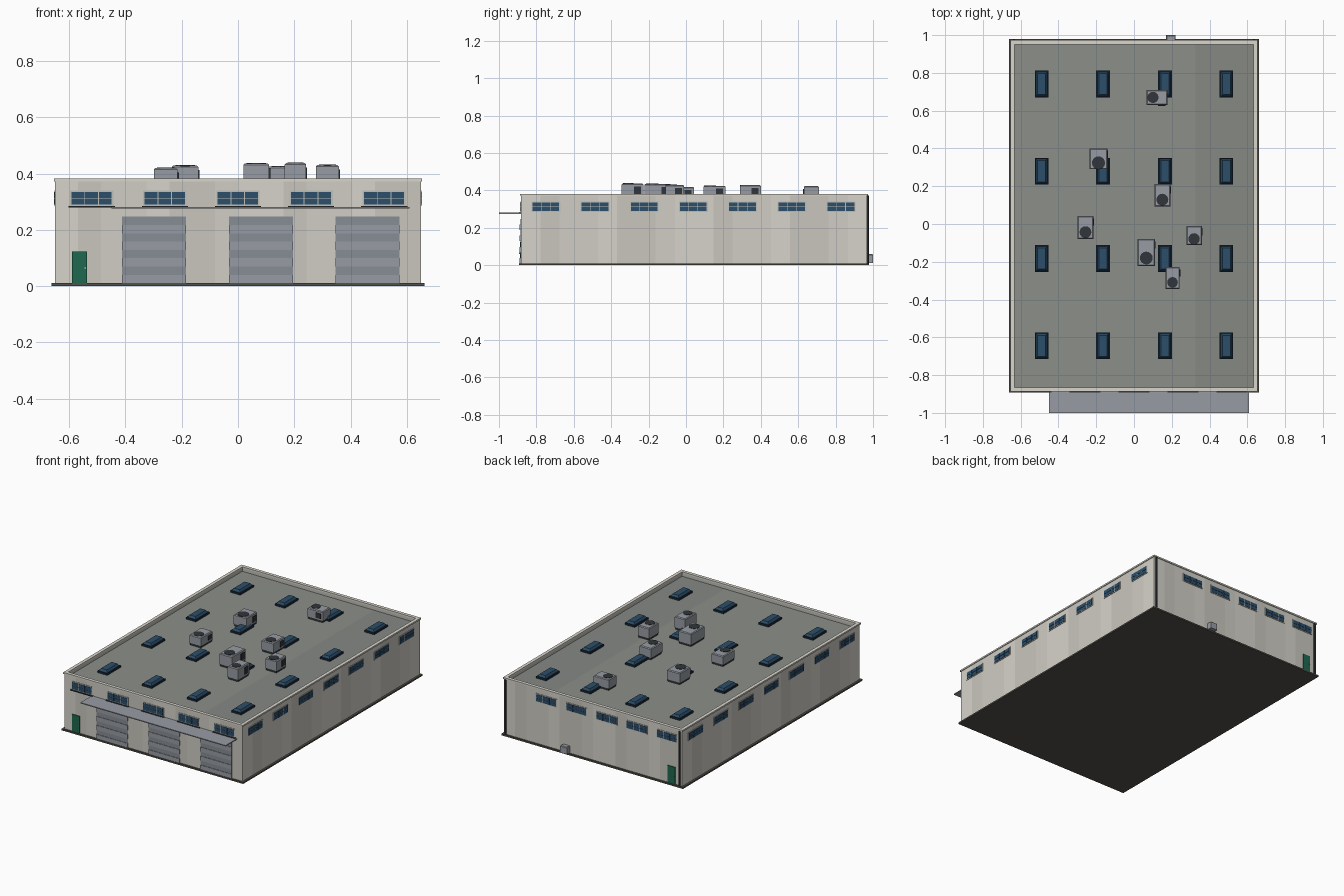
import bpy, bmesh, math
from mathutils import Matrix, Vector

if "Cube" in bpy.data.objects:
    bpy.data.objects.remove(bpy.data.objects["Cube"])

W, YF, YB, H, ROOF = 0.65, -0.882, 0.968, 0.382, 0.35
YC, D = (YF + YB) / 2, (YB - YF) / 2


def mat(name, r, g, b):
    m = bpy.data.materials.new(name)
    m.diffuse_color = [(c / 255) ** 2.2 for c in (r, g, b)] + [1]
    m.use_nodes = True
    m.node_tree.nodes["Principled BSDF"].inputs["Base Color"].default_value = m.diffuse_color
    return m


WALLS = [mat("wall_a", 214, 211, 202), mat("wall_b", 207, 204, 195), mat("wall_c", 200, 197, 188)]
ROOFS = [mat("roof_a", 139, 141, 137), mat("roof_b", 133, 135, 131)]
CAP = mat("cap", 216, 213, 202)
BASE = mat("base", 84, 82, 76)
METAL = mat("metal", 150, 155, 162)
METAL2 = mat("metal_dark", 134, 140, 148)
GLASS = mat("glass", 48, 80, 106)
FRAME = mat("frame", 190, 190, 184)
DARK = mat("dark", 52, 56, 60)
SKYFRAME = mat("skylight_frame", 30, 44, 58)
GREEN = mat("green", 36, 104, 80)


class Part:
    """Collects primitives into one mesh object."""

    def __init__(self, name, *mats):
        self.name, self.mats, self.bm = name, mats, bmesh.new()

    def box(self, x0, x1, y0, y1, z0, z1, mi=0, taper=0, bevel=0):
        m = Matrix.Translation(((x0 + x1) / 2, (y0 + y1) / 2, (z0 + z1) / 2)) @ \
            Matrix.Diagonal((x1 - x0, y1 - y0, z1 - z0, 1))
        vs = bmesh.ops.create_cube(self.bm, size=1, matrix=m)["verts"]
        for f in {f for v in vs for f in v.link_faces}:
            f.material_index = mi
        top = [v for v in vs if v.co.z > (z0 + z1) / 2]
        for v in top:
            v.co.x -= math.copysign(taper, v.co.x - (x0 + x1) / 2)
            v.co.y -= math.copysign(taper, v.co.y - (y0 + y1) / 2)
        if bevel:
            es = {e for v in top for e in v.link_edges if e.other_vert(v) in top}
            bmesh.ops.bevel(self.bm, geom=list(es), offset=bevel, segments=1, affect="EDGES")

    def disc(self, x, y, z0, z1, r, mi=0, n=16):
        vs = bmesh.ops.create_cone(self.bm, cap_ends=True, segments=n, radius1=r, radius2=r, depth=z1 - z0,
                                   matrix=Matrix.Translation((x, y, (z0 + z1) / 2)))["verts"]
        for f in {f for v in vs for f in v.link_faces}:
            f.material_index = mi

    def strips(self, a, b, up, n, nm):
        a, b, up = Vector(a), Vector(b), Vector(up)
        for i in range(n):
            p, q = a.lerp(b, i / n), a.lerp(b, (i + 1) / n)
            f = self.bm.faces.new([self.bm.verts.new(v) for v in (p, q, q + up, p + up)])
            f.material_index = (i * 2 + i // 3) % nm

    def done(self, matrix=None):
        me = bpy.data.meshes.new(self.name)
        if matrix:
            self.bm.transform(matrix)
        self.bm.to_mesh(me)
        self.bm.free()
        for m in self.mats:
            me.materials.append(m)
        ob = bpy.data.objects.new(self.name, me)
        bpy.context.collection.objects.link(ob)
        return ob


def side(x, y, deg):
    """Local frame on a wall: x along it, -y pointing outwards."""
    return Matrix.Translation((x, y, 0)) @ Matrix.Rotation(math.radians(deg), 4, "Z")


FRONT, BACK = side(0, YF, 0), side(0, YB, 180)
RIGHT, LEFT = side(W, 0, 90), side(-W, 0, -90)

# base slab
p = Part("base_slab", BASE)
p.box(-0.663, 0.663, YF - 0.011, YB + 0.011, 0, 0.01)
p.done()

# panelled walls
p = Part("walls", *WALLS)
c = [(-W, YF, 0.01), (W, YF, 0.01), (W, YB, 0.01), (-W, YB, 0.01)]
for i, n in enumerate((16, 18, 16, 18)):
    p.strips(c[i], c[(i + 1) % 4], (0, 0, H - 0.016), n, 3)
p.done()

# roof deck
p = Part("roof", *ROOFS)
p.strips((-W, YF, ROOF), (W, YF, ROOF), (0, YB - YF, 0), 4, 2)
p.done()

# parapet upstand and coping
p = Part("parapet", CAP, FRAME)
for o, i, z0, z1, m in ((-0.002, 0.013, ROOF - 0.01, 0.373, 1), (0.005, 0.017, 0.372, H, 0)):
    for s in (-1, 1):
        xs = sorted((s * (W + o), s * (W - i)))
        p.box(*xs, YF - o, YB + o, z0, z1, m)
        ys = sorted((YC + s * (D + o), YC + s * (D - i)))
        p.box(-W + i, W - i, *ys, z0, z1, m)
p.done()


def window(name, frame, u, sill=False):
    p = Part(name, FRAME, GLASS, DARK)
    p.box(u - 0.077, u + 0.077, -0.003, 0.002, 0.285, 0.34)
    for i in range(3):
        for j in range(2):
            x, z = u - 0.072 + i * 0.0487, 0.29 + j * 0.0235
            p.box(x, x + 0.0455, -0.005, 0, z, z + 0.0215, 1)
    if sill:
        p.box(u - 0.082, u + 0.082, -0.01, 0.002, 0.279, 0.285, 2)
    p.done(frame)


for i in range(5):
    window("front_window", FRONT, -0.52 + i * 0.26, True)
    window("back_window", BACK, -0.34 + i * 0.22)
for i in range(7):
    y = -0.749 + i * 0.263
    window("right_window", RIGHT, y)
    window("left_window", LEFT, -y)

# roller doors made of horizontal slats
for x in (-0.298, 0.082, 0.46):
    p = Part("roller_door", METAL, METAL2)
    for i in range(8):
        z = 0.01 + i * 0.0296
        p.box(x - 0.114, x + 0.114, -0.004 if i % 2 else -0.007, 0.002, z, z + 0.0296, i % 2)
    p.done(FRONT)

# personnel doors with handles
for name, frame, x in (("front_door", FRONT, -0.563), ("back_door", BACK, 0.573)):
    p = Part(name, GREEN, METAL)
    p.box(x - 0.027, x + 0.027, -0.006, 0.002, 0.01, 0.123)
    p.box(x + 0.018, x + 0.022, -0.01, -0.005, 0.06, 0.068, 1)
    p.done(frame)

# canopy over the roller doors
p = Part("canopy", METAL)
p.box(-0.45, 0.61, -1.0, YF + 0.002, 0.275, 0.281)
p.done()

# downpipes at the back corners
for x in (-0.635, 0.635):
    p = Part("downpipe", DARK)
    p.disc(x, YB + 0.005, 0.01, 0.372, 0.006, n=8)
    p.done()

# utility box on the back wall
p = Part("utility_box", METAL)
p.box(0.17, 0.22, YB - 0.002, 1.0, 0.013, 0.059, bevel=0.004)
p.done()

# skylights
for x in (-0.489, -0.164, 0.164, 0.489):
    for j in range(4):
        y = -0.645 + j * 0.462
        p = Part("skylight", SKYFRAME, GLASS)
        p.box(x - 0.036, x + 0.036, y - 0.071, y + 0.071, ROOF, ROOF + 0.012)
        p.box(x - 0.031, x + 0.031, y - 0.066, y + 0.066, ROOF + 0.01, ROOF + 0.026, 1, taper=0.01)
        p.done()

# rooftop air units: centre x, y, width, length, top height, turn
for x, y, w, l, top, deg in ((0.122, 0.67, 0.08, 0.111, 0.425, -90), (-0.188, 0.345, 0.094, 0.11, 0.43, 0),
                             (0.15, 0.152, 0.085, 0.117, 0.427, 0), (-0.257, -0.019, 0.085, 0.122, 0.421, 0),
                             (0.318, -0.06, 0.082, 0.1, 0.432, 0), (0.065, -0.151, 0.092, 0.142, 0.437, 0),
                             (0.204, -0.286, 0.076, 0.116, 0.439, 0)):
    p = Part("air_unit", METAL, DARK)
    a, b = w / 2, l / 2
    p.box(-a + 0.003, a - 0.003, -b + 0.003, b - 0.003, ROOF, ROOF + 0.016, 1)
    p.box(-a, a, -b, b, ROOF + 0.014, top - 0.002, bevel=0.005)
    p.disc(0, -b + 0.26 * l + 0.005, top - 0.005, top, 0.37 * w, 1)
    p.box(a - 0.002, a + 0.004, b - 0.05, b - 0.012, ROOF + 0.024, top - 0.018, 1)
    p.done(side(x, y, deg))
